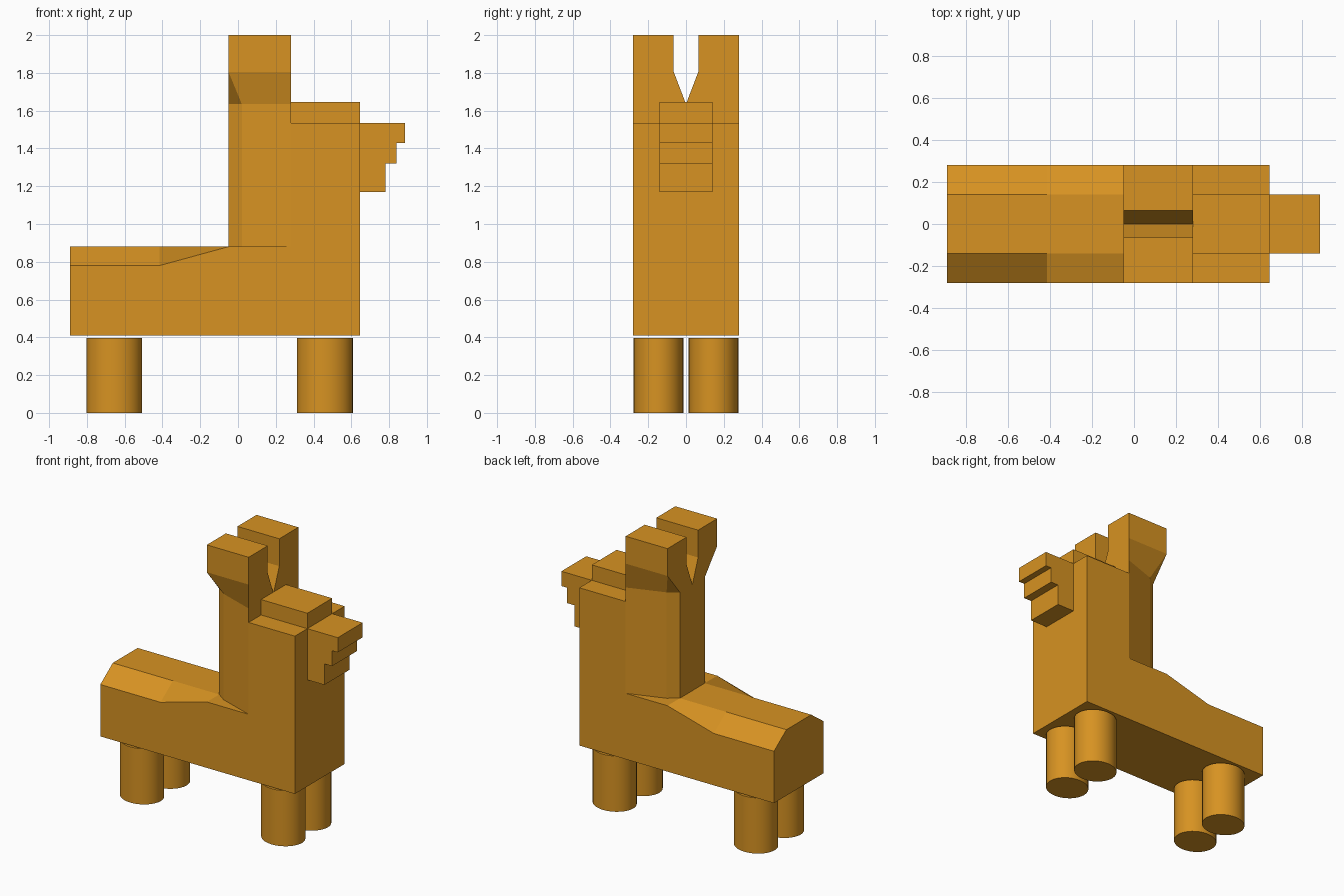
import bpy, bmesh

if "Cube" in bpy.data.objects:
    bpy.data.objects.remove(bpy.data.objects["Cube"])

mat = bpy.data.materials.new("golden_orange")
mat.diffuse_color = (0.68, 0.29, 0.016, 1)
mat.use_nodes = True
mat.node_tree.nodes["Principled BSDF"].inputs["Base Color"].default_value = mat.diffuse_color


def finish(name, bm):
    bmesh.ops.recalc_face_normals(bm, faces=bm.faces[:])
    me = bpy.data.meshes.new(name)
    bm.to_mesh(me)
    bm.free()
    me.materials.append(mat)
    ob = bpy.data.objects.new(name, me)
    bpy.context.collection.objects.link(ob)
    return ob


def loft(name, rings, cap_start=True, cap_end=True, half=False):
    """Skin a list of point rings; half=True drops the y=0 wall and mirrors."""
    bm = bmesh.new()
    rows = [[bm.verts.new(p) for p in r] for r in rings]
    n = len(rows[0])
    for a, b in zip(rows, rows[1:]):
        for i in range(n):
            j = (i + 1) % n
            bm.faces.new((a[i], a[j], b[j], b[i]))
    if cap_start:
        bm.faces.new(rows[0])
    if cap_end:
        bm.faces.new(rows[-1])
    bmesh.ops.remove_doubles(bm, verts=bm.verts[:], dist=1e-5)
    bmesh.ops.recalc_face_normals(bm, faces=bm.faces[:])
    if half:
        wall = [f for f in bm.faces if all(abs(v.co.y) < 1e-5 for v in f.verts)]
        bmesh.ops.delete(bm, geom=wall, context='FACES')
    ob = finish(name, bm)
    if half:
        m = ob.modifiers.new("Mirror", 'MIRROR')
        m.use_axis = (False, True, False)
    return ob


def side_prism(name, profile, hw):
    """Extrude an (x, z) profile across the width."""
    return loft(name, [[(x, y, z) for x, z in profile] for y in (-hw, hw)])


def rect(x0, x1, z0, z1):
    return [(x0, z0), (x1, z0), (x1, z1), (x0, z1)]


W, N = 0.28, 0.14   # half widths: body, narrow parts

# Trunk with chamfered back that fades out at the neck
loft("trunk", [[(x, -W, 0.41), (x, W, 0.41), (x, W, h), (x, N, 0.88), (x, -N, 0.88), (x, -W, h)]
               for x, h in ((-0.89, 0.78), (-0.415, 0.78), (-0.05, 0.88), (0.28, 0.88))],
     cap_end=False)

# Chest and head block
side_prism("chest_and_head", rect(0.28, 0.645, 0.41, 1.535), W)

# Neck flaring out into two ears with a V notch between them
neck = [(-0.05, 0), (-0.05, N), (0.02, 0.19), (0.28, W), (0.28, 0)]
ear = [(-0.05, 0.065), (-0.05, W), (-0.05, W), (0.28, W), (0.28, 0.065)]
bm_rings = [[(x, y, z) for x, y in o]
            for z, o in ((0.88, neck), (1.635, neck), (1.805, ear))]
bm_rings.append([(x, y, 2.0) for x, y in ear])
# the cap ring carries a doubled corner, so give the top its own clean lid
loft("neck_and_ears", bm_rings[:3], cap_start=False, cap_end=False, half=True)
tips = [[(x, y, z) for x, y in (ear[0], ear[1], ear[3], ear[4])] for z in (1.805, 2.0)]
loft("ear_tips", tips, cap_start=False, half=True)

# Tuft on the head
side_prism("forelock", rect(0.28, 0.645, 1.535, 1.645), N)

# Stepped snout
side_prism("snout", [(0.645, 1.17), (0.78, 1.17), (0.78, 1.32), (0.84, 1.32), (0.84, 1.43),
                     (0.885, 1.43), (0.885, 1.535), (0.645, 1.535)], N)

# Four slightly oval legs
for lx, end in ((0.46, "front"), (-0.655, "back")):
    for ly, side in ((-0.146, "right"), (0.146, "left")):
        bpy.ops.mesh.primitive_cylinder_add(vertices=32, radius=1, depth=0.397,
                                            location=(lx, ly, 0.1985))
        leg = bpy.context.object
        leg.name = f"{end}_{side}_leg"
        leg.scale = (0.148, 0.132, 1)
        bpy.ops.object.transform_apply(location=False, rotation=False, scale=True)
        leg.data.materials.append(mat)
        bpy.ops.object.shade_smooth_by_angle()
